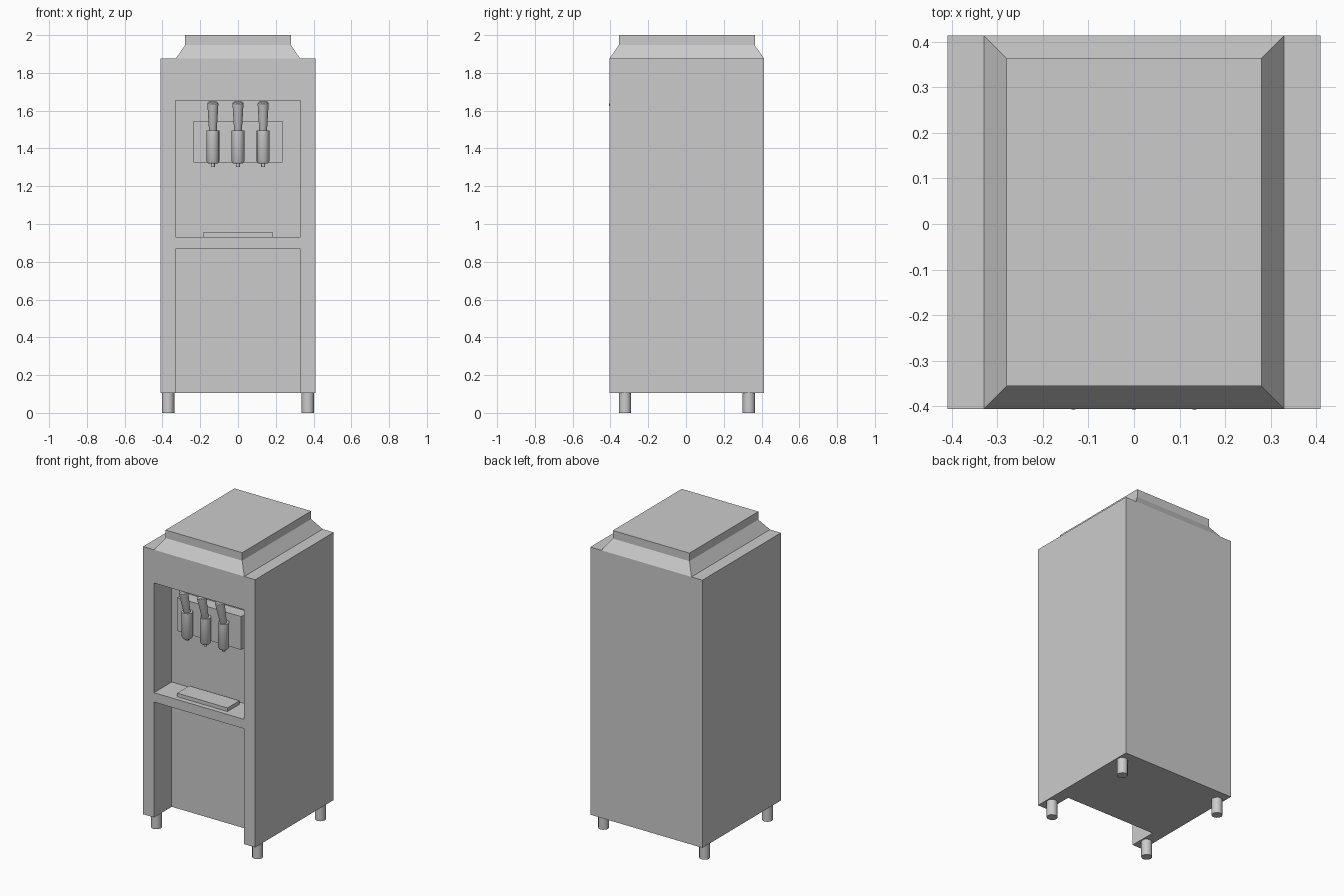
import bpy, bmesh, math

if "Cube" in bpy.data.objects:
    bpy.data.objects.remove(bpy.data.objects["Cube"])

Y0, Y1 = -0.406, 0.414      # cabinet front and back
NICHE_BACK = -0.221


def finish(name, bm):
    bmesh.ops.recalc_face_normals(bm, faces=bm.faces)
    me = bpy.data.meshes.new(name)
    bm.to_mesh(me)
    bm.free()
    ob = bpy.data.objects.new(name, me)
    bpy.context.collection.objects.link(ob)
    return ob


def skin(name, rings):
    """Closed solid through a stack of equal-sized point rings."""
    bm = bmesh.new()
    loops = [[bm.verts.new(p) for p in ring] for ring in rings]
    n = len(loops[0])
    for a, b in zip(loops, loops[1:]):
        for i in range(n):
            j = (i + 1) % n
            bm.faces.new((a[i], a[j], b[j], b[i]))
    bm.faces.new(loops[0][::-1])
    bm.faces.new(loops[-1])
    return finish(name, bm)


def rect(x, y0, y1, z):
    return [(-x, y0, z), (x, y0, z), (x, y1, z), (-x, y1, z)]


def box(name, x, y0, y1, z0, z1):
    return skin(name, [rect(x, y0, y1, z0), rect(x, y0, y1, z1)])


def lathe(name, profile, loc, tilt=0.0, n=16):
    rings = [[(r * math.cos(2 * math.pi * i / n), r * math.sin(2 * math.pi * i / n), z)
              for i in range(n)] for r, z in profile]
    ob = skin(name, rings)
    ob.location = loc
    ob.rotation_euler.x = tilt
    bpy.ops.object.select_all(action='DESELECT')
    ob.select_set(True)
    bpy.context.view_layer.objects.active = ob
    bpy.ops.object.shade_smooth_by_angle(angle=math.radians(35))
    return ob


# Cabinet with the serving niche and the open lower recess cut out
cabinet = box("cabinet", 0.41, Y0, Y1, 0.105, 1.875)
for name, z0, z1 in (("serving_niche_cutter", 0.93, 1.655),
                     ("lower_recess_cutter", 0.0, 0.868)):
    cutter = box(name, 0.33, Y0 - 0.1, NICHE_BACK, z0, z1)
    cutter.hide_render = True
    mod = cabinet.modifiers.new(name, 'BOOLEAN')
    mod.operation = 'DIFFERENCE'
    mod.solver = 'EXACT'
    mod.object = cutter
    bpy.context.view_layer.objects.active = cabinet
    bpy.ops.object.modifier_apply(modifier=mod.name)
    bpy.data.objects.remove(cutter)

# Sloped hopper collar and flat lid
skin("hopper_collar", [rect(0.33, Y0, Y1, 1.875), rect(0.28, Y0 + 0.05, Y1 - 0.05, 1.947)])
box("hopper_lid", 0.28, Y0 + 0.05, Y1 - 0.05, 1.947, 2.0)

# Dispenser block and drip tray
box("dispenser_block", 0.235, -0.303, NICHE_BACK, 1.325, 1.545)
box("drip_tray", 0.184, -0.373, -0.247, 0.93, 0.954)

# Three taps with nozzles and forward-tilted handles
for i, x in enumerate((-0.133, 0, 0.133)):
    lathe(f"tap_body_{i}", [(0.01, 1.303), (0.01, 1.32), (0.026, 1.32), (0.034, 1.332),
                            (0.034, 1.495)], (x, -0.34, 0))
    lathe(f"tap_handle_{i}", [(0.02, 0), (0.029, 0.155), (0.028, 0.163), (0.022, 0.168)],
          (x, -0.34, 1.484), math.radians(14.5))

# Four feet
for x in (-0.37, 0.37):
    for y in (-0.323, 0.333):
        lathe(f"foot_{'left' if x < 0 else 'right'}_{'front' if y < 0 else 'back'}",
              [(0.033, 0), (0.033, 0.105)], (x, y, 0), n=12)
